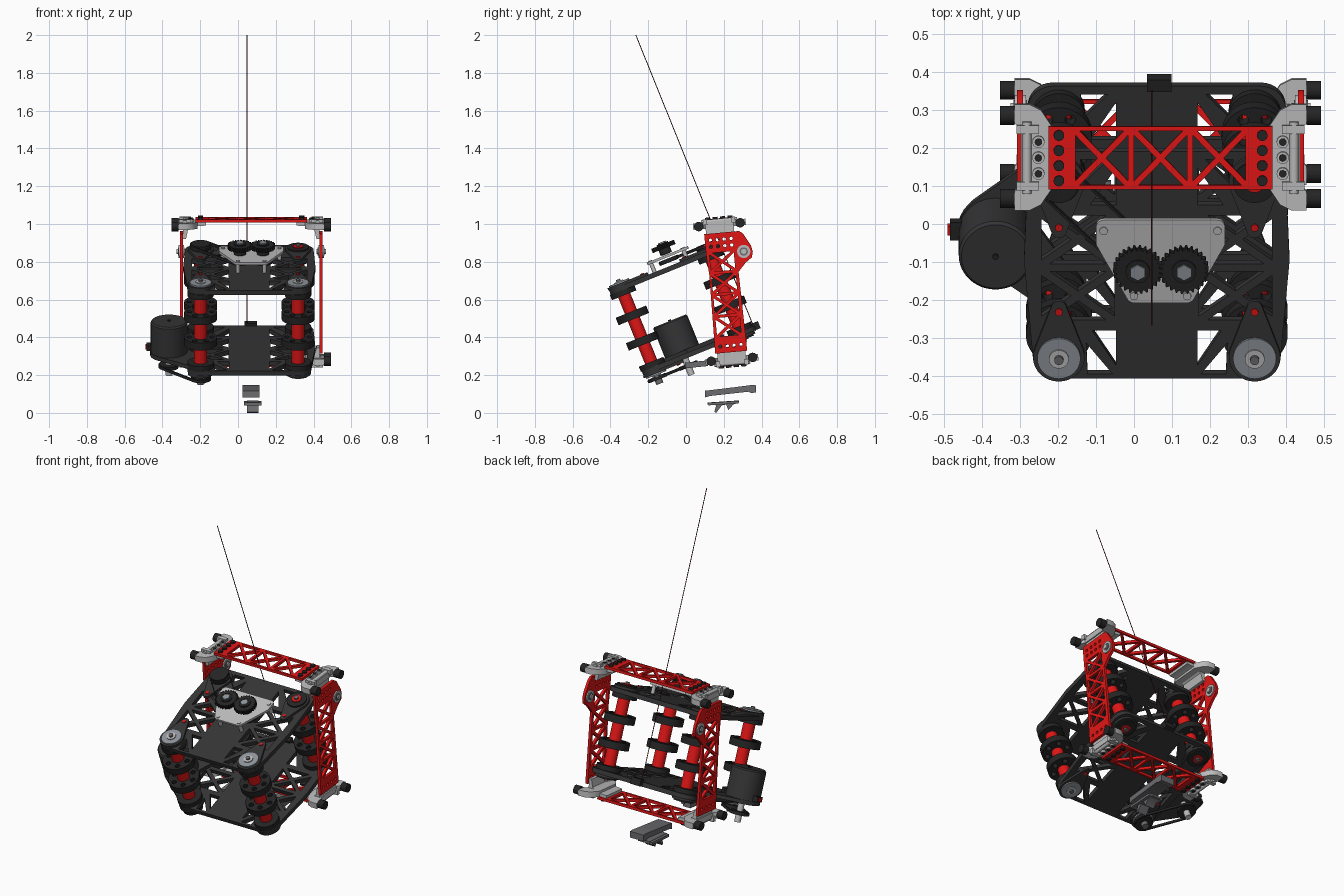
import bpy, bmesh, math
from mathutils import Matrix, Vector
from mathutils.geometry import convex_hull_2d

if "Cube" in bpy.data.objects:
    bpy.data.objects.remove(bpy.data.objects["Cube"])

T, R, PI = Matrix.Translation, Matrix.Rotation, math.pi
BODY = T((0.06, 0, 0)) @ R(math.radians(22), 4, 'X')            # tilted roller carriage
FRAME = T((0.07, 0.21, 0.64)) @ R(math.radians(5.3), 4, 'X')    # slightly tilted outer frame
YZ = Matrix(((0, 0, 1, 0), (1, 0, 0, 0), (0, 1, 0, 0), (0, 0, 0, 1)))  # profile in side plane
XZ = R(PI / 2, 4, 'X')                                          # profile in front plane
ALONG_X, ALONG_Y = R(PI / 2, 4, 'Y'), R(PI / 2, 4, 'X')


def material(name, r, g, b):
    m = bpy.data.materials.new(name)
    m.diffuse_color = (r, g, b, 1)
    m.use_nodes = True
    m.node_tree.nodes["Principled BSDF"].inputs["Base Color"].default_value = m.diffuse_color
    return m


RED = material("red", 0.75, 0.008, 0.008)
BLACK = material("black", 0.018, 0.018, 0.018)
DARK = material("dark", 0.035, 0.035, 0.037)
MID = material("mid_grey", 0.15, 0.15, 0.16)
STEEL = material("steel", 0.27, 0.3, 0.33)
LIGHT = material("light_grey", 0.5, 0.5, 0.5)


def finish(name, me, mat, matrix):
    me.materials.clear()
    me.materials.append(mat)
    for p in me.polygons:
        p.use_smooth = True
    me.set_sharp_from_angle(angle=math.radians(35))
    ob = bpy.data.objects.new(name, me)
    bpy.context.collection.objects.link(ob)
    ob.matrix_world = matrix
    return ob


def plate(name, outline, holes, thick, mat, matrix):
    """Flat plate with holes, from a filled 2D curve."""
    cu = bpy.data.curves.new(name, 'CURVE')
    cu.dimensions, cu.fill_mode, cu.extrude = '2D', 'BOTH', thick / 2
    for loop in [outline] + list(holes):
        s = cu.splines.new('POLY')
        s.points.add(len(loop) - 1)
        for p, c in zip(s.points, loop):
            p.co = (c[0], c[1], 0, 1)
        s.use_cyclic_u = True
    tmp = bpy.data.objects.new("tmp", cu)
    bpy.context.collection.objects.link(tmp)
    me = bpy.data.meshes.new_from_object(tmp.evaluated_get(bpy.context.evaluated_depsgraph_get()))
    bpy.data.objects.remove(tmp)
    bm = bmesh.new()
    bm.from_mesh(me)
    bmesh.ops.remove_doubles(bm, verts=bm.verts, dist=1e-5)
    bmesh.ops.recalc_face_normals(bm, faces=bm.faces)
    bm.to_mesh(me)
    bm.free()
    return finish(name, me, mat, matrix)


def cyl(name, r, h, mat, matrix, n=32, r2=None):
    bm = bmesh.new()
    bmesh.ops.create_cone(bm, cap_ends=True, segments=n, radius1=r, radius2=r if r2 is None else r2, depth=h)
    me = bpy.data.meshes.new(name)
    bm.to_mesh(me)
    bm.free()
    return finish(name, me, mat, matrix)


def box(name, size, mat, matrix):
    x, y = size[0] / 2, size[1] / 2
    return plate(name, [(-x, -y), (x, -y), (x, y), (-x, y)], [], size[2], mat, matrix)


def circ(x, y, r, n=20):
    return [(x + r * math.cos(2 * PI * i / n), y + r * math.sin(2 * PI * i / n)) for i in range(n)]


def hull(*circles):
    pts = [p for c in circles for p in circ(*c, 32)]
    return [pts[i] for i in convex_hull_2d([Vector(p) for p in pts])]


def tri(a, b, c, t=0.008):
    """Triangle shrunk by t on each side."""
    a, b, c = Vector(a), Vector(b), Vector(c)
    la, lb, lc = (b - c).length, (a - c).length, (a - b).length
    p = la + lb + lc
    mid = (a * la + b * lb + c * lc) / p
    rad = abs((b - a).cross(c - a)) / p
    return [mid + (v - mid) * (1 - t / rad) for v in (a, b, c)]


def truss(x0, x1, y0, y1, t=0.008):
    """Four triangular holes leaving an X brace."""
    q = [(x0, y0), (x1, y0), (x1, y1), (x0, y1)]
    m = ((x0 + x1) / 2, (y0 + y1) / 2)
    return [tri(q[i], q[(i + 1) % 4], m, t) for i in range(4)]


def gear(r, teeth):
    return [((r if i % 4 < 2 else r * 0.88) * math.cos(PI * i / teeth / 2),
             (r if i % 4 < 2 else r * 0.88) * math.sin(PI * i / teeth / 2)) for i in range(teeth * 4)]


# --- outer frame: top/bottom rails
for s, tag in ((1, "top"), (-1, "bottom")):
    holes = [h for k in (-1, 0, 1) for h in truss(k * 0.155 - 0.0775, k * 0.155 + 0.0775, -0.08, 0.08)]
    rail = [(-0.295, -0.083), (0.295, -0.083), (0.295, 0.083), (-0.295, 0.083)]
    plate(tag + "_rail", rail, holes, 0.016, RED, FRAME @ T((0, 0, s * 0.384)))
# --- outer frame: side panels with pivot hub
for s, tag in ((1, "right"), (-1, "left")):
    side = [(-0.085, -0.32), (0.085, -0.32), (0.078, 0.1), (0.12, 0.145), (0.155, 0.17), (0.163, 0.2),
            (0.155, 0.235), (0.12, 0.3), (0.1, 0.315), (-0.085, 0.315), (-0.085, 0.2), (-0.078, 0.1)]
    holes = [h for k in range(4) for h in truss(-0.075, 0.07, -0.24 + k * 0.115, -0.125 + k * 0.115)]
    holes += [circ(v, h, 0.009, 12) for v in (-0.055, -0.018, 0.018, 0.055) for h in (-0.285, 0.245, 0.28)]
    plate(tag + "_side_panel", side, holes, 0.016, RED, FRAME @ T((s * 0.37, 0, 0)) @ YZ)
    for r, h, m in ((0.035, 0.03, LIGHT), (0.022, 0.036, MID), (0.014, 0.05, LIGHT)):
        cyl(tag + "_pivot", r, h, m, FRAME @ T((s * 0.37, 0.115, 0.205)) @ ALONG_X)
# --- corner brackets, rods, bumper rollers, bolts
arm = [(0.285, -0.08), (0.285, 0.08), (0.315, 0.125), (0.345, 0.14), (0.385, 0.14), (0.385, 0.09),
       (0.368, 0.075), (0.368, -0.075), (0.385, -0.09), (0.385, -0.14), (0.345, -0.14), (0.315, -0.125)]
gusset = [(0.24, 0.376), (0.36, 0.376), (0.362, 0.29), (0.345, 0.29), (0.335, 0.335), (0.31, 0.355), (0.24, 0.36)]
for sx in (-1, 1):
    for sz in (-1, 1):
        plate("corner_bracket", [(sx * x, v) for x, v in arm], [], 0.034, LIGHT, FRAME @ T((0, 0, sz * 0.36)))
        plate("corner_gusset", [(sx * x, sz * z) for x, z in gusset], [], 0.15, LIGHT, FRAME @ XZ)
        cyl("bracket_rod", 0.012, 0.19, LIGHT, FRAME @ T((sx * 0.352, 0, sz * 0.378)) @ ALONG_Y, 16)
        for v in (-0.11, 0.11):
            cyl("bumper", 0.025, 0.038, BLACK, FRAME @ T((sx * 0.404, v, sz * 0.358)) @ ALONG_X, 24)
            box("rod_clamp", (0.06, 0.022, 0.03), LIGHT, FRAME @ T((sx * 0.35, v * 0.68, sz * 0.378)))
        for v in (-0.042, 0, 0.042):
            cyl("bracket_boss", 0.016, 0.02, LIGHT, FRAME @ T((sx * 0.322, v, sz * 0.38)), 20)
            cyl("bracket_pin", 0.01, 0.024, BLACK, FRAME @ T((sx * 0.322, v, sz * 0.38)), 16)
        for v in (-0.06, -0.02, 0.02, 0.06):
            cyl("rail_bolt", 0.014, 0.012, BLACK, FRAME @ T((sx * 0.268, v, sz * 0.395)), 16)

# --- carriage plates: solid middle strip, braced sides
side_holes = []
for s in (-1, 1):
    for u0, u1 in ((0.02, 0.18), (0.18, 0.34)):
        side_holes += truss(s * 0.1, s * 0.315, u0, u1, 0.011)
    for a, b, c in (((0.1, -0.125), (0.1, 0.01), (0.185, 0.01)), ((0.1, -0.13), (0.19, -0.13), (0.195, -0.01)),
                    ((0.1, 0.35), (0.1, 0.49), (0.19, 0.35)), ((0.11, 0.495), (0.2, 0.4), (0.21, 0.495))):
        side_holes.append(tri(*[(s * p[0], p[1]) for p in (a, b, c)]))
corners = hull(*[(s * x, u, 0.065) for s in (-1, 1) for x, u in ((0.262, -0.07), (0.285, 0.2), (0.275, 0.445))])
for w, tag in ((0.74, "top"), (0.28, "bottom")):
    plate(tag + "_carriage_plate", corners, side_holes, 0.026, DARK, BODY @ T((0, 0, w)))

# --- four rollers with spoked discs and end hubs
for sx in (-1, 1):
    for u, d in ((-0.07, 1), (0.43, -1)):
        at = lambda w: BODY @ T((sx * 0.258, u, w))
        cyl("roller_tube", 0.034, 0.44, RED, at(0.51))
        for w in (0.44, 0.585):
            spokes = [circ(0.06 * math.cos(k * PI / 3), 0.06 * math.sin(k * PI / 3), 0.014, 12) for k in range(6)]
            plate("roller_disc", circ(0, 0, 0.087, 40), spokes, 0.042, BLACK, at(w))
        for w in (0.305, 0.715):
            cyl("roller_flange", 0.07, 0.03, BLACK, at(w))
        for w, o in ((0.74, 1), (0.28, -1)):
            plate("roller_arm", hull((0, 0, 0.068), (0, d * 0.14, 0.02)), [], 0.014, DARK, at(w + o * 0.02))
            cyl("bearing_cap", 0.057, 0.01, STEEL if d > 0 else BLACK, at(w + o * 0.03))
            cyl("bearing_ring", 0.026, 0.016, LIGHT if d > 0 else RED, at(w + o * 0.032))
            cyl("axle_end", 0.012, 0.03, MID, at(w + o * 0.035), 16)
            cyl("arm_bolt", 0.01, 0.008, RED, BODY @ T((sx * 0.258, u + d * 0.13, w + o * 0.028)), 12)

# --- drive gears on a light mounting plate
mount = hull((-0.15, 0.32, 0.02), (0.15, 0.32, 0.02), (-0.15, 0.275, 0.02), (0.15, 0.275, 0.02),
             (-0.07, 0.125, 0.02), (0.07, 0.125, 0.02))
plate("gear_mount", mount, [], 0.014, LIGHT, BODY @ T((0.01, 0, 0.808)))
for x, u in ((-0.15, 0.31), (0.15, 0.31), (-0.07, 0.125), (0.07, 0.125)):
    cyl("mount_post", 0.011, 0.068, LIGHT, BODY @ T((0.01 + x, u, 0.785)), 16)
for x in (-0.05, 0.072):
    plate("drive_gear", gear(0.065, 26), [], 0.024, BLACK, BODY @ T((x, 0.219, 0.862)))
    cyl("lower_gear", 0.052, 0.022, BLACK, BODY @ T((x, 0.219, 0.783)))
    cyl("gear_hub", 0.032, 0.06, BLACK, BODY @ T((x, 0.219, 0.85)))
    cyl("gear_nut", 0.022, 0.07, STEEL, BODY @ T((x, 0.219, 0.852)), 6)

# --- drive belts: gear to rear roller, motor to front roller
for w, c in ((0.783, ((-0.05, 0.219), (-0.258, 0.43))), (0.228, ((-0.425, 0.103), (-0.258, -0.07)))):
    plate("drive_belt", hull(*[(*p, 0.056) for p in c]), [hull(*[(*p, 0.05) for p in c])], 0.016, BLACK, BODY @ T((0, 0, w)))
    for p in c:
        cyl("belt_pulley", 0.05, 0.02, BLACK, BODY @ T((*p, w)))

# --- motor, its arm and shaft
motor = BODY @ T((-0.425, 0.103, 0))
cyl("motor", 0.097, 0.165, DARK, motor @ T((0, 0, 0.393)), 48)
cyl("motor_cap", 0.097, 0.008, DARK, motor @ T((0, 0, 0.4795)), 48, 0.09)
cyl("motor_pin", 0.008, 0.01, BLACK, motor @ T((0, 0, 0.485)), 12)
cyl("motor_shaft", 0.018, 0.12, LIGHT, motor @ T((0, 0, 0.235)), 20)
box("motor_terminal", (0.03, 0.05, 0.03), BLACK, motor @ T((-0.105, 0.015, 0.33)))
box("motor_plug", (0.022, 0.025, 0.022), RED, motor @ T((-0.115, 0.015, 0.33)))
plate("motor_arm", hull((-0.425, 0.103, 0.1), (-0.258, -0.07, 0.06)), [], 0.022, DARK, BODY @ T((0, 0, 0.3)))
plate("motor_brace", hull((-0.425, 0.12, 0.09), (-0.27, 0.3, 0.04)), [], 0.02, DARK, BODY @ T((0, 0, 0.303)))
box("tension_block", (0.05, 0.12, 0.03), MID, T((-0.085, 0.055, 0.257)) @ R(0.1, 4, 'X'))
cyl("roller_drive_end", 0.02, 0.05, MID, BODY @ T((-0.258, -0.07, 0.22)), 20)

# --- hanging cable with its rear guide
cyl("cable", 0.0022, 1.69, material("dark_red", 0.1, 0.01, 0.01), BODY @ T((-0.013, 0.503, 1.11)), 8)
box("cable_guide", (0.065, 0.035, 0.04), BLACK, BODY @ T((0.007, 0.517, 0.288)))

# --- loose latch pieces below
bar = [(0.1, 0.082), (0.1, 0.117), (0.25, 0.135), (0.35, 0.148), (0.37, 0.146), (0.37, 0.108), (0.345, 0.105), (0.33, 0.112), (0.13, 0.09)]
plate("latch_bar", bar, [], 0.09, MID, T((0.07, 0, 0)) @ YZ)
hook = [(0.115, 0.055), (0.28, 0.066), (0.28, 0.054), (0.25, 0.044), (0.225, 0.015), (0.212, 0.044),
        (0.19, 0.04), (0.16, 0), (0.15, 0.005), (0.16, 0.04), (0.115, 0.044)]
plate("latch_hook", hook, [], 0.06, MID, T((0.078, 0, 0)) @ YZ)
box("latch_flange", (0.095, 0.16, 0.014), MID, T((0.078, 0.198, 0.052)) @ R(0.066, 4, 'X'))
